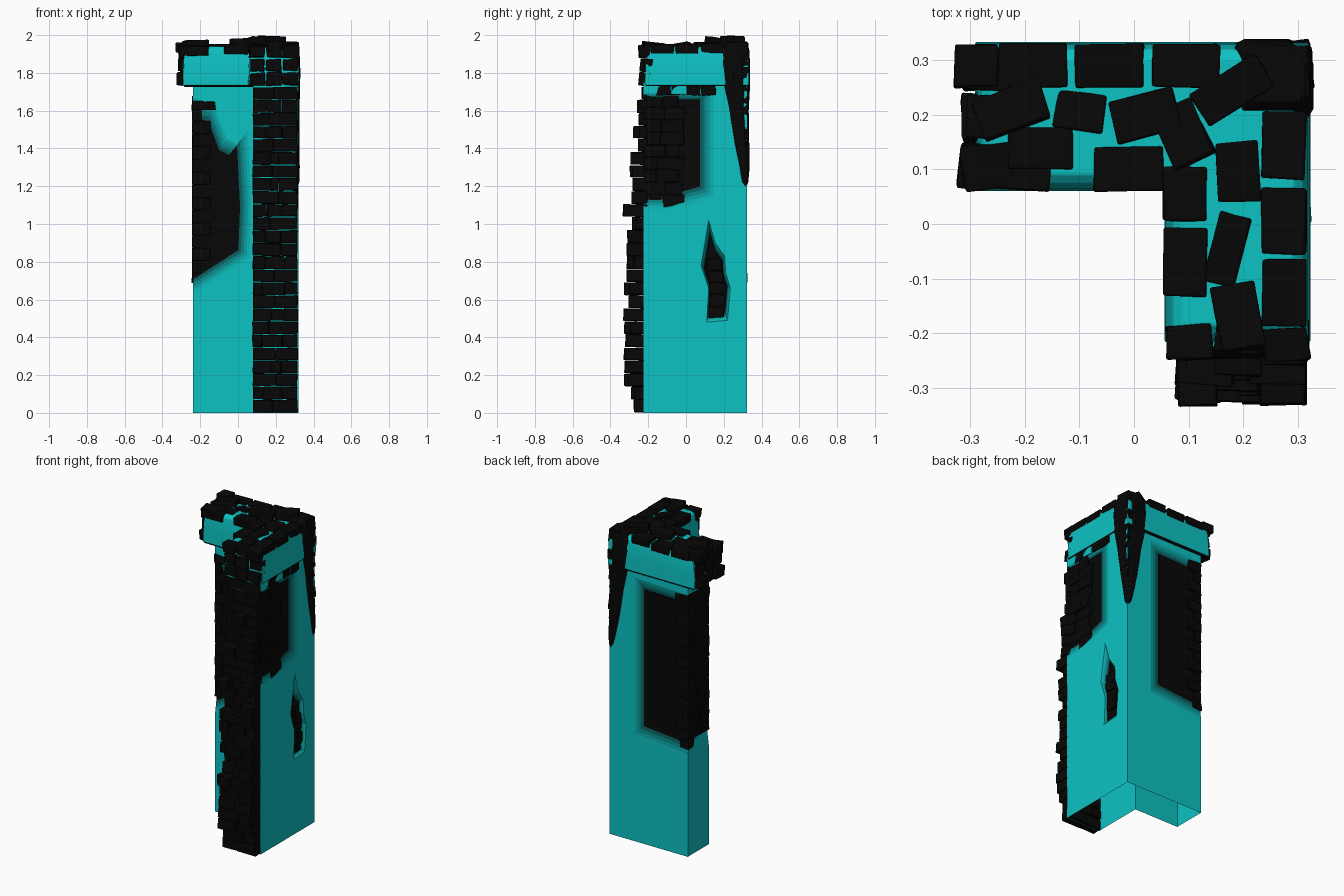
import bpy, bmesh, random
from math import radians
from mathutils import Vector, Matrix

if "Cube" in bpy.data.objects:
    bpy.data.objects.remove(bpy.data.objects["Cube"])

random.seed(7)
R = random.uniform

# Materials: plaster fading through five steps to dark brick
TEAL, DARK = Vector((.004, .54, .55)), Vector((.002, .002, .002))
N = 6
mats = []
for i in range(N):
    m = bpy.data.materials.new("plaster" if i == 0 else "brick" if i == N - 1 else f"stain_{i}")
    m.diffuse_color = (*TEAL.lerp(DARK, i / (N - 1)), 1)
    m.use_nodes = True
    m.node_tree.nodes["Principled BSDF"].inputs["Base Color"].default_value = m.diffuse_color
    mats.append(m)
BRICK = N - 1


def finish(name, bm, bevel=0, smooth=True):
    bmesh.ops.recalc_face_normals(bm, faces=bm.faces)
    me = bpy.data.meshes.new(name)
    bm.to_mesh(me)
    bm.free()
    ob = bpy.data.objects.new(name, me)
    bpy.context.collection.objects.link(ob)
    for m in mats:
        me.materials.append(m)
    if bevel:
        b = ob.modifiers.new("soft_edges", 'BEVEL')
        b.width, b.segments = bevel, 2
    bpy.context.view_layer.objects.active = ob
    for o in bpy.context.selected_objects:
        o.select_set(False)
    ob.select_set(True)
    if smooth:
        bpy.ops.object.shade_smooth_by_angle(angle=radians(35))
    return ob


def loft(bm, rings, shades=None, caps=(0, 0)):
    """Skin closed rings of points; shades gives the material of each band."""
    vs = [[bm.verts.new(p) for p in r] for r in rings]
    n = len(vs[0])
    for k in range(len(vs) - 1):
        for i in range(n):
            j = (i + 1) % n
            f = bm.faces.new((vs[k][i], vs[k][j], vs[k + 1][j], vs[k + 1][i]))
            f.material_index = shades[k] if shades else 0
    for ring, c in ((vs[0], caps[0]), (vs[-1], caps[1])):
        bm.faces.new(ring).material_index = c


def ell(x0, y0, x1, y1, xi, yi, z, o=0):
    """L-shaped outline, grown outward by o."""
    x0, y0, xi, yi, x1, y1 = x0 - o, y0 - o, xi - o, yi - o, x1 + o, y1 + o
    return [(x0, yi, z), (xi, yi, z), (xi, y0, z), (x1, y0, z), (x1, y1, z), (x0, y1, z)]


def brick(bm, lo, hi, rot=0, tilt=0, jit=.004):
    lo, hi = Vector(lo), Vector(hi)
    M = (Matrix.Translation((lo + hi) / 2) @ Matrix.Rotation(radians(rot), 4, 'Z')
         @ Matrix.Rotation(radians(tilt), 4, 'X') @ Matrix.Diagonal((*(hi - lo), 1)))
    vs = bmesh.ops.create_cube(bm, size=1, matrix=M)['verts']
    for v in vs:
        v.co += Vector((R(-jit, jit), R(-jit, jit), R(-jit, jit)))
    for f in {f for v in vs for f in v.link_faces}:
        f.material_index = BRICK


# Plaster wall: an L-shaped shaft
YI = .108
LW = (-.238, -.225, .319, .322, .08, YI)
bm = bmesh.new()
loft(bm, [ell(*LW, 0), ell(*LW, 1.75)])
wall = finish("plaster_wall", bm, smooth=False)

# Worn hollows cut in the wall, fading to brick at the bottom
bm = bmesh.new()


def hollow(outline, centre, place, depth, inner):
    rings, shades = [], []
    for k in range(-1, N):
        t = max(k, 0) / (N - 1)
        s = 1 + (inner - 1) * t
        d = -.03 if k < 0 else depth * t
        rings.append([place(centre[0] + (u - centre[0]) * s, centre[1] + (v - centre[1]) * s, d)
                      for u, v in outline])
        shades.append(min(k + 1, BRICK) if k >= 0 else 0)
    loft(bm, rings, shades[:-1], (0, BRICK))


hollow([(-.3, .61), (-.2, .65), (-.08, .73), (.06, .82), (.07, 1.1), (.06, 1.3), (.05, 1.5),
        (.0, 1.42), (-.06, 1.45), (-.13, 1.63), (-.3, 1.69)],
       (-.3, 1.08), lambda u, v, d: (u, YI + d, v), .016, .8)
hollow([(-.3, 1.08), (-.12, 1.08), (.0, 1.1), (.145, 1.14), (.145, 1.69), (-.3, 1.69)],
       (-.3, 1.5), lambda u, v, d: (.319 - d, u, v), .014, .8)
hollow([(-.3, .63), (.14, .67), (.14, 1.69), (-.3, 1.68)],
       (-.3, 1.25), lambda u, v, d: (u, .322 - d, v), .014, .83)
hollow([(.12, 1.02), (.155, .9), (.205, .83), (.21, .74), (.235, .66), (.22, .49), (.11, .48),
        (.12, .66), (.08, .78), (.095, .87)],
       (.155, .7), lambda u, v, d: (.319 - d, u, v), .04, .75)
cutter = finish("hollow_cutter", bm, smooth=False)
cutter.hide_render = True
cut = wall.modifiers.new("hollows", 'BOOLEAN')
cut.object, cut.operation, cut.solver = cutter, 'DIFFERENCE', 'EXACT'
bpy.context.view_layer.objects.active = wall
bpy.ops.object.modifier_apply(modifier=cut.name)
bpy.data.objects.remove(cutter)

# The shaft is open underneath
bm = bmesh.new()
bm.from_mesh(wall.data)
bmesh.ops.delete(bm, geom=[f for f in bm.faces if all(v.co.z < .001 for v in f.verts)],
                 context='FACES_ONLY')
bm.to_mesh(wall.data)
bm.free()

# Overhanging plaster cap with a softened top edge
LC = (-.29, -.215, .322, .332, .058, .062)
bm = bmesh.new()
loft(bm, [ell(*LC, z, o) for z, o in
          ((1.725, -.006), (1.737, .002), (1.82, 0), (1.88, -.003), (1.925, -.012), (1.94, -.03))],
     [BRICK, 0, 0, 0, 0], (BRICK, 0))
finish("plaster_cap", bm, .004)

# Ragged brick column on the front end
bm = bmesh.new()
rows = 25
h = 1.725 / rows
for r in range(rows):
    z = r * h
    xs = [.08, R(.13, .18), R(.21, .26), .315] if r % 2 else [.08, R(.16, .23), .315]
    for a, b in zip(xs, xs[1:]):
        front = R(-.335, -.255) if z < 1.05 else R(-.305, -.235)
        if z < .1:
            front = R(-.29, -.265)
        if z > 1.62:
            front = -.232
        brick(bm, (a, front, z + .004), (b, -.205, z + h), R(-4, 4) if b < .31 else 0, jit=.003)
# its bricks turning the corner in the right hollow
for r in range(9):
    z = 1.09 + r * .066
    ys = [-.222, R(-.16, -.1), R(-.04, .0)]
    for a, b in zip(ys, ys[1:]):
        brick(bm, (.28, a, z), (R(.31, .32), b - .001, z + .065), jit=.002)
for y in (-.16, -.08, .0, .08):
    brick(bm, (.28, y, 1.68), (R(.318, .326), y + .078, 1.735))
finish("front_brick_column", bm, .003)

# Brick quoins on the left end, from mid height upward
bm = bmesh.new()
for r in range(14):
    z = .74 + r * .067
    ym = R(.17, .25)
    for a, b in ((YI + .002, ym), (ym + .001, .32)):
        brick(bm, (R(-.244, -.241), a, z), (-.195 + .05 * (r % 2), b, z + .066), jit=.002)
brick(bm, (-.243, YI - .006, 1.6), (-.12, .2, 1.65))
brick(bm, (-.243, .26, .69), (-.18, .325, .74))
finish("left_end_bricks", bm, .003)

# Bricks in the small hole of the right face
bm = bmesh.new()
for i in range(5):
    y = .17 - abs(i - 1.2) * .006
    brick(bm, (.26, y - .042, .5 + i * .064), (R(.302, .317), y + .037, .562 + i * .064), tilt=R(-8, 8))
finish("hole_bricks", bm, .003)

# Broken bricks at both ends of the cap
bm = bmesh.new()
for r in range(3):
    z = 1.735 + r * .073
    for i in range(3):
        y, x = .067 + i * .088, .062 + i * .088
        e = R(-.327, -.3)
        brick(bm, (e, y, z), (R(-.26, -.22), y + .08, z + .065), R(-6, 6), R(-7, 7), .006)
        e = R(-.25, -.225)
        brick(bm, (x, e, z), (x + .08, R(-.2, -.18), z + .065), R(-6, 6), R(-7, 7), .006)
finish("cap_end_bricks", bm, .004)

# Loose bricks lying on the cap: x, y, width, depth, turn, top
loose = [(-.29, .29, .08, .08, 0, 1.965), (-.185, .29, .125, .08, 0, 1.955),
         (-.045, .29, .125, .08, 0, 1.955), (.095, .29, .125, .08, 0, 1.965),
         (-.225, .21, .13, .075, 20, 1.975), (-.1, .205, .09, .07, -10, 1.95),
         (.02, .2, .12, .08, 14, 1.985), (.18, .245, .14, .07, 32, 1.998),
         (.09, .165, .08, .11, 25, 1.99), (-.17, .138, .12, .075, 0, 1.95),
         (-.01, .1, .13, .08, 0, 1.955), (-.22, .088, .13, .045, -4, 1.945),
         (.095, .055, .08, .1, 0, 1.96), (.095, -.07, .08, .125, 0, 1.955),
         (.19, .095, .08, .11, 3, 1.965), (.17, -.045, .06, .13, -15, 1.96),
         (.19, -.17, .08, .12, 10, 1.965), (.275, .145, .08, .125, 0, 1.96),
         (.275, .005, .08, .12, 0, 1.955), (.275, -.125, .08, .125, 0, 1.955)]
bm = bmesh.new()
for x, y, w, d, a, t in loose:
    brick(bm, (x - w / 2, y - d / 2, t - .055), (x + w / 2, y + d / 2, t - .004), a,
          R(-9, 9) if abs(a) > 5 else 0, .003)
finish("loose_top_bricks", bm, .004)

# Broken brick corner at the back right, tapering to a rounded point
bm = bmesh.new()
rings = []
for z, w, ox, oy in ((1.2, .012, .319, .322), (1.225, .035, .325, .33), (1.3, .055, .327, .337),
                     (1.42, .08, .326, .335), (1.6, .11, .325, .332), (1.73, .14, .329, .339),
                     (1.85, .15, .329, .339), (1.92, .14, .325, .335), (1.965, .1, .315, .325)):
    q = w * .3
    rings.append([(ox - w, oy - w, z), (ox - .012, oy - w, z), (ox, oy - w * .85, z), (ox, oy - q, z),
                  (ox - q, oy, z), (ox - w * .85, oy, z), (ox - w, oy - .012, z)])
loft(bm, rings, [BRICK] * 8, (BRICK, BRICK))
for i in range(9):
    z = 1.38 + i * .065
    w = .05 + i * .006
    brick(bm, (.325 - w, .33 - w, z), (R(.315, .328), R(.325, .336), z + .06), R(-6, 6))
finish("broken_back_corner", bm, .003)
